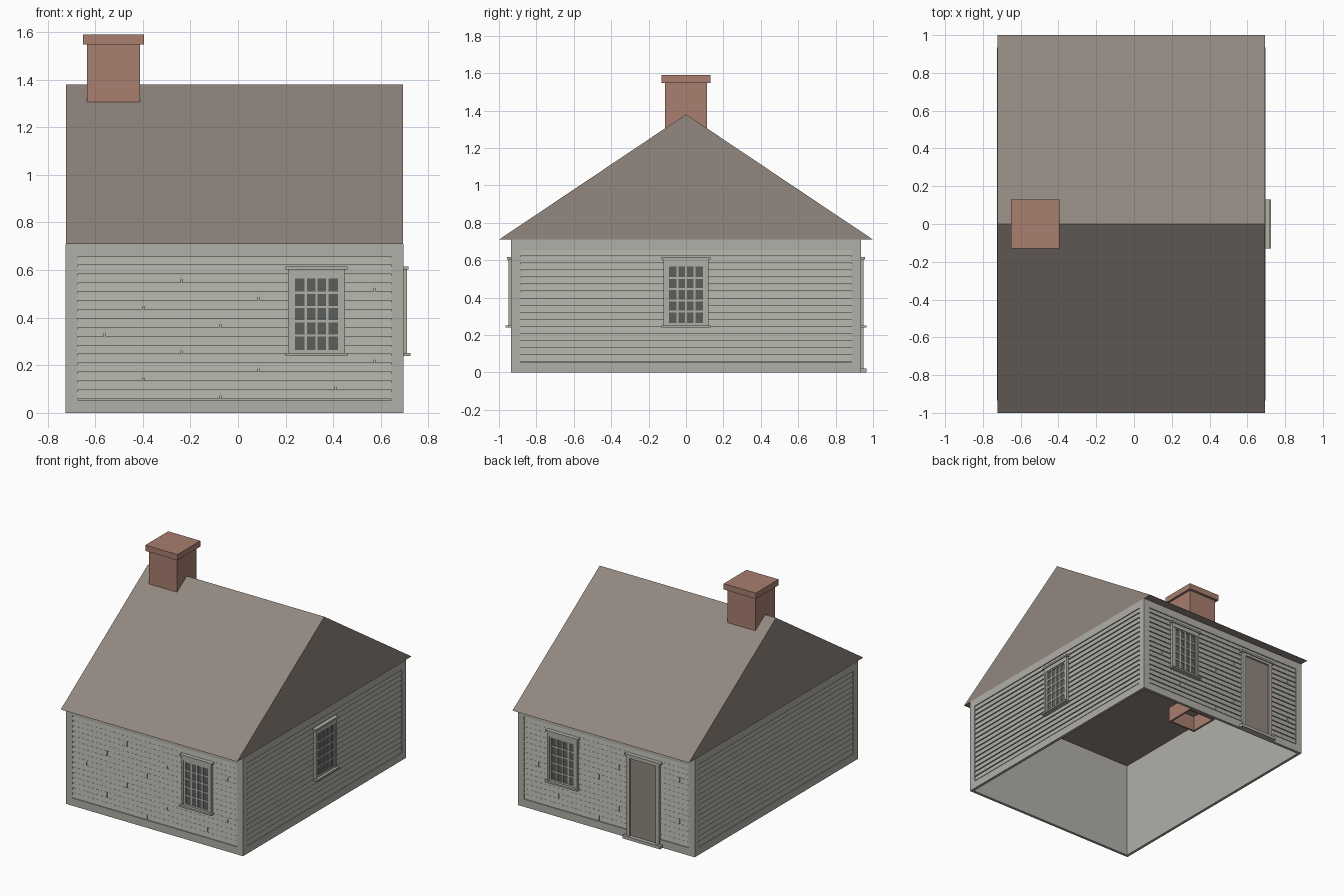
import bpy, bmesh
from math import radians
from mathutils import Matrix, Vector

cube = bpy.data.objects.get("Cube")
if cube:
    bpy.data.objects.remove(cube, do_unlink=True)


def material(name, rgb):
    def linear(c):
        c /= 255
        return c / 12.92 if c <= 0.04045 else ((c + 0.055) / 1.055) ** 2.4
    m = bpy.data.materials.new(name)
    col = [linear(c) for c in rgb] + [1]
    m.use_nodes = True
    m.diffuse_color = col
    bsdf = next(n for n in m.node_tree.nodes if n.type == 'BSDF_PRINCIPLED')
    bsdf.inputs["Base Color"].default_value = col
    return m


grey = material("weathered_grey", (176, 175, 167))
brown = material("shingle_brown", (145, 135, 127))
brick = material("brick_red", (168, 126, 111))
dark = material("window_glass", (92, 95, 92))


def box(bm, u0, u1, d0, d1, z0, z1, top=None):
    """Box along a wall: u runs along it, d points outwards, top sets d at the upper front edge."""
    size = Vector((u1 - u0, d1 - d0, z1 - z0))
    mid = Vector((u0 + u1, -d0 - d1, z0 + z1)) / 2
    verts = bmesh.ops.create_cube(bm, size=1, matrix=Matrix.Translation(mid) @ Matrix.Diagonal(size.to_4d()))["verts"]
    if top is not None:
        for v in verts:
            if v.co.z > mid.z and v.co.y < mid.y:
                v.co.y = -top
    return verts


def finish(bm, name, mat, matrix=Matrix()):
    bmesh.ops.recalc_face_normals(bm, faces=bm.faces)
    mesh = bpy.data.meshes.new(name)
    bm.to_mesh(mesh)
    bm.free()
    mesh.materials.append(mat)
    ob = bpy.data.objects.new(name, mesh)
    ob.matrix_world = matrix
    bpy.context.collection.objects.link(ob)
    return ob


HEIGHT, DEPTH = 0.71, 0.01
ROWS, LOW, HIGH = 16, 0.055, 0.655


def wall(name, half, frame, joints):
    # Backing and surrounding boards
    bm = bmesh.new()
    box(bm, -half, half, -0.02, -DEPTH, 0, HEIGHT)
    box(bm, -half, half, -DEPTH, 0, 0, LOW)
    box(bm, -half, half, -DEPTH, 0, HIGH, HEIGHT)
    inner = half - 0.05
    for a, b in ((-half, -inner), (inner, half)):
        box(bm, a, b, -DEPTH, 0, LOW, HIGH)
    finish(bm, name + "_wall", grey, frame)
    # Clapboards, with staggered butt joints on the long walls
    bm = bmesh.new()
    pitch = (HIGH - LOW) / ROWS
    for k in range(ROWS):
        z = LOW + k * pitch
        cuts = [-inner, inner]
        if joints and k < ROWS - 1:
            j = -0.545 + 0.1617 * ((3 * k + 3) % 8)
            cuts[1:1] = [j - 0.003, j + 0.003]
        for a, b in zip(cuts[::2], cuts[1::2]):
            box(bm, a, b, -DEPTH, -0.001, z + 0.004, z + pitch, top=-0.007)
    finish(bm, name + "_clapboards", grey, frame)


def window(name, u, frame):
    frame = frame @ Matrix.Translation((u, 0, 0))
    # Casing, cap and sill
    bm = bmesh.new()
    for s in (-1, 1):
        a, b = sorted((s * 0.12, s * 0.105))
        box(bm, a, b, -DEPTH, 0.015, 0.25, 0.605)
    box(bm, -0.105, 0.105, -DEPTH, 0.015, 0.573, 0.605)
    box(bm, -0.13, 0.13, -DEPTH, 0.022, 0.603, 0.616)
    box(bm, -0.13, 0.13, -DEPTH, 0.03, 0.24, 0.252)
    finish(bm, name + "_casing", grey, frame)
    # Sash with glazing bars, four panes wide and five high
    bm = bmesh.new()
    left, low, w, h, bar = -0.09, 0.265, 0.18, 0.3, 0.005
    for s in (-1, 1):
        a, b = sorted((s * 0.106, s * 0.09))
        box(bm, a, b, -DEPTH, 0.01, 0.25, 0.575)
    box(bm, left, -left, -DEPTH, 0.01, 0.25, low)
    box(bm, left, -left, -DEPTH, 0.01, low + h, 0.575)
    for i in range(1, 4):
        x = left + w * i / 4
        box(bm, x - bar, x + bar, 0, 0.009, low, low + h)
    for i in range(1, 5):
        z = low + h * i / 5
        box(bm, left, -left, 0, 0.0085, z - bar, z + bar)
    finish(bm, name + "_sash", grey, frame)
    bm = bmesh.new()
    box(bm, left, -left, -0.004, 0.004, low, low + h)
    finish(bm, name + "_glass", dark, frame)


def door(name, u, frame):
    frame = frame @ Matrix.Translation((u, 0, 0))
    bm = bmesh.new()
    for s in (-1, 1):
        a, b = sorted((s * 0.13, s * 0.105))
        box(bm, a, b, -DEPTH, 0.015, 0.02, 0.605)
    box(bm, -0.105, 0.105, -DEPTH, 0.015, 0.585, 0.605)
    box(bm, -0.145, 0.145, -DEPTH, 0.022, 0.603, 0.616)
    box(bm, -0.15, 0.15, -DEPTH, 0.03, 0, 0.022)
    finish(bm, name + "_casing", grey, frame)
    bm = bmesh.new()
    box(bm, -0.105, 0.105, -DEPTH, 0.002, 0.02, 0.585)
    finish(bm, name + "_panel", brown, frame)


# Four walls, each in its own outward-facing frame
def side_frame(x, y, turn):
    return Matrix.Translation((x, y, 0)) @ Matrix.Rotation(radians(turn), 4, 'Z')


MID, EAST, WEST, SIDE = -0.015, 0.695, -0.725, 0.935
front = side_frame(MID, -SIDE, 0)
east = side_frame(EAST, 0, 90)
back = side_frame(MID, SIDE, 180)
west = side_frame(WEST, 0, 270)
wall("front", 0.71, front, True)
wall("back", 0.71, back, True)
wall("left", SIDE, east, False)
wall("right", SIDE, west, False)

window("front_window", 0.345, front)
window("back_window", -0.345, back)
window("side_window", 0, east)
door("back_door", 0.302, back)

# Solid gabled roof, its underside forming the ceiling
bm = bmesh.new()
profile = [bm.verts.new((WEST + 0.002, y, z)) for y, z in ((-1, HEIGHT), (1, HEIGHT), (0, 1.38))]
gable = bm.faces.new(profile)
ext = bmesh.ops.extrude_face_region(bm, geom=[gable], use_keep_orig=True)
for v in ext["geom"]:
    if isinstance(v, bmesh.types.BMVert):
        v.co.x = EAST - 0.002
finish(bm, "roof", brown)

# Chimney flue, open below, with a flat cap
stack = Matrix.Translation((-0.523, 0, 0))
bm = bmesh.new()
box(bm, -0.112, 0.112, -0.112, 0.112, 0.6, 1.55)
bm.faces.ensure_lookup_table()
bmesh.ops.delete(bm, geom=[min(bm.faces, key=lambda f: f.calc_center_median().z)], context='FACES')
flue = finish(bm, "chimney_stack", brick, stack)
mod = flue.modifiers.new("thickness", 'SOLIDIFY')
mod.thickness = 0.02
mod.offset = -1
bm = bmesh.new()
box(bm, -0.129, 0.129, -0.131, 0.131, 1.548, 1.59)
finish(bm, "chimney_cap", brick, stack)
